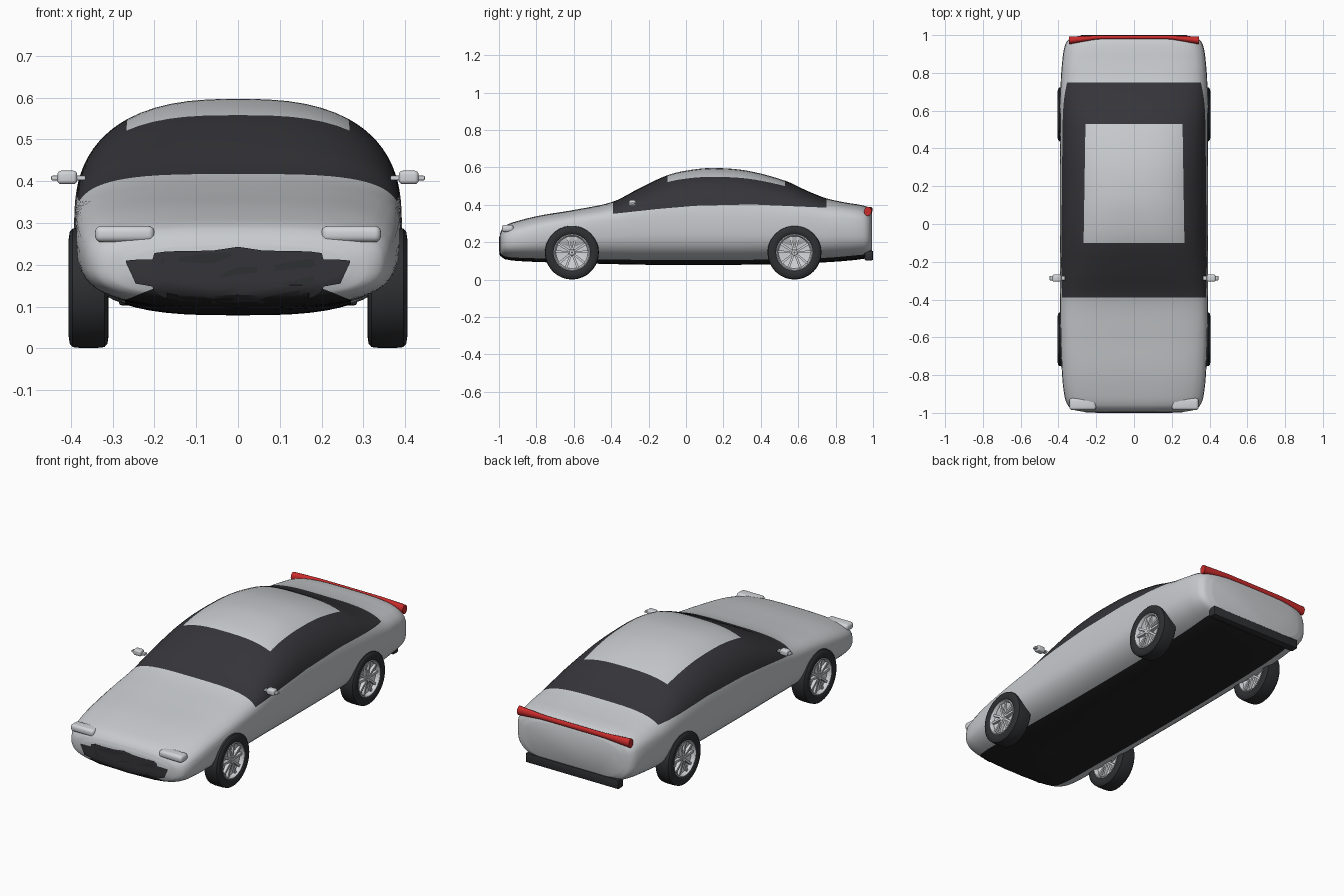
import bpy, bmesh, math
from mathutils import Vector
from mathutils.bvhtree import BVHTree

if "Cube" in bpy.data.objects:
    bpy.data.objects.remove(bpy.data.objects["Cube"])


def material(name, r, g, b):
    m = bpy.data.materials.new(name)
    m.diffuse_color = (r, g, b, 1)
    m.use_nodes = True
    m.node_tree.nodes["Principled BSDF"].inputs["Base Color"].default_value = m.diffuse_color
    return m


SILVER = material("silver paint", 0.58, 0.60, 0.62)
GLASS = material("dark glass", 0.036, 0.036, 0.042)
UNDER = material("underside black", 0.016, 0.016, 0.018)
TYRE = material("tyre rubber", 0.028, 0.029, 0.032)
CHROME = material("bright metal", 0.64, 0.66, 0.68)
RED = material("red lamp", 0.60, 0.025, 0.025)


def finish(bm, name, mats, angle=35):
    bmesh.ops.recalc_face_normals(bm, faces=bm.faces)
    me = bpy.data.meshes.new(name)
    bm.to_mesh(me)
    bm.free()
    for m in mats:
        me.materials.append(m)
    ob = bpy.data.objects.new(name, me)
    bpy.context.collection.objects.link(ob)
    bpy.context.view_layer.objects.active = ob
    ob.select_set(True)
    bpy.ops.object.shade_smooth_by_angle(angle=math.radians(angle))
    ob.select_set(False)
    return ob


def box(name, lo, hi, mat, bevel=0.0, segments=4):
    bm = bmesh.new()
    bmesh.ops.create_cube(bm, size=1)
    for v in bm.verts:
        v.co = Vector([(a + b) / 2 + c * (b - a) for a, b, c in zip(lo, hi, v.co)])
    if bevel:
        bmesh.ops.bevel(bm, geom=bm.edges[:], offset=bevel, segments=segments,
                        profile=0.5, affect='EDGES')
    return finish(bm, name, [mat])


# Body stations: y, half width, bottom, widest height, top, upper roundness
STATIONS = [
    (-0.995, 0.260, 0.140, 0.20, 0.245, 2.6), (-0.985, 0.315, 0.122, 0.20, 0.268, 2.8),
    (-0.960, 0.350, 0.108, 0.21, 0.292, 3.0), (-0.900, 0.370, 0.100, 0.22, 0.314, 3.2),
    (-0.780, 0.382, 0.094, 0.24, 0.343, 3.4), (-0.580, 0.389, 0.088, 0.27, 0.376, 3.6),
    (-0.390, 0.391, 0.083, 0.28, 0.417, 3.6), (-0.250, 0.392, 0.080, 0.29, 0.488, 3.1),
    (-0.100, 0.392, 0.079, 0.29, 0.558, 2.8), (0.020, 0.392, 0.079, 0.29, 0.586, 2.7),
    (0.150, 0.392, 0.079, 0.29, 0.597, 2.6), (0.330, 0.392, 0.080, 0.29, 0.582, 2.65),
    (0.530, 0.392, 0.084, 0.29, 0.529, 2.8), (0.650, 0.391, 0.088, 0.29, 0.474, 3.1),
    (0.750, 0.388, 0.093, 0.28, 0.435, 3.4), (0.850, 0.381, 0.100, 0.28, 0.413, 3.6),
    (0.940, 0.367, 0.110, 0.27, 0.398, 3.6), (0.980, 0.342, 0.120, 0.26, 0.382, 3.3),
    (0.995, 0.295, 0.138, 0.26, 0.355, 3.0)]
BELT = [(-0.39, 0.352), (-0.15, 0.378), (0.05, 0.395), (0.35, 0.402), (0.75, 0.385)]


def belt_height(y):
    for (a, p), (b, q) in zip(BELT, BELT[1:]):
        if y <= b:
            return p + (q - p) * max(0, (y - a) / (b - a))
    return BELT[-1][1]


def smooth_rows(rows, steps):
    def slope(i, k):
        a, b = rows[max(i - 1, 0)], rows[min(i + 1, len(rows) - 1)]
        return (b[k] - a[k]) / (b[0] - a[0])
    out = []
    for i in range(len(rows) - 1):
        p, q = rows[i], rows[i + 1]
        h = q[0] - p[0]
        for s in range(steps):
            t = s / steps
            out.append([p[0] + h * t] + [
                (2*t**3 - 3*t*t + 1) * p[k] + (t**3 - 2*t*t + t) * h * slope(i, k)
                + (3*t*t - 2*t**3) * q[k] + (t**3 - t*t) * h * slope(i + 1, k)
                for k in range(1, 6)])
    return out + [list(rows[-1])]


def spread(a, b, n):
    return [a + (b - a) * i / n for i in range(n)]


LOW_N = 3.0
NU, NS, NB, NG, NR = 6, 8, 4, 9, 6   # underside, sill, door, glass, roof spans


def half_section(row):
    y, w, zb, zm, zt, n = row
    edge = min(0.27, 0.72 * w)
    a_sill = math.acos((edge / w) ** (LOW_N / 2))
    a_belt = math.asin(min(0.75, (belt_height(y) - zm) / (zt - zm)) ** (n / 2))
    roof = 0.267 - 0.01 * (y + 0.1) / 0.63
    a_roof = max(math.acos(min(roof / w, 0.9) ** (n / 2)), a_belt + 0.02)
    pts = []
    for a in spread(math.pi / 2, a_sill, NU) + spread(a_sill, 0, NS):
        pts.append((w * max(math.cos(a), 0) ** (2 / LOW_N),
                    zm - (zm - zb) * math.sin(a) ** (2 / LOW_N)))
    top = math.pi / 2
    for a in spread(0, a_belt, NB) + spread(a_belt, a_roof, NG) + spread(a_roof, top, NR) + [top]:
        pts.append((w * max(math.cos(a), 0) ** (2 / n), zm + (zt - zm) * math.sin(a) ** (2 / n)))
    pts[0], pts[-1] = (0, zb), (0, zt)
    return pts


# Body shell: lofted sections coloured by panel
bm = bmesh.new()
rows = smooth_rows(STATIONS, 5)
rings = []
for row in rows:
    pts = half_section(row)
    loop = pts + [(-x, z) for x, z in pts[-2:0:-1]]
    rings.append([bm.verts.new((x, row[0], z)) for x, z in loop])
count = len(rings[0])
half = count // 2
for i in range(len(rings) - 1):
    y = (rows[i][0] + rows[i + 1][0]) / 2
    for j in range(count):
        k = (j + 1) % count
        f = bm.faces.new((rings[i][j], rings[i][k], rings[i + 1][k], rings[i + 1][j]))
        col = j if j < half else count - 1 - j
        is_roof = col >= NU + NS + NB + NG and -0.1 < y < 0.53
        if col < NU:
            f.material_index = 2
        elif col >= NU + NS + NB and -0.39 < y < 0.75 and not is_roof:
            f.material_index = 1
bm.faces.new(rings[0])
bm.faces.new(rings[-1])
bm.normal_update()
tree = BVHTree.FromBMesh(bm)
finish(bm, "body", [SILVER, GLASS, UNDER], 60)

# Grille: thin skin laid over the nose; columns are x, bottom, top
GRILLE = [(0, 0.09, 0.243), (0.06, 0.09, 0.234), (0.17, 0.118, 0.232), (0.20, 0.135, 0.228),
          (0.205, 0.148, 0.212), (0.245, 0.155, 0.212), (0.268, 0.205, 0.21)]
bm = bmesh.new()
grid = []
for x, lo, hi in [(-x, a, b) for x, a, b in GRILLE[:0:-1]] + GRILLE:
    line = []
    for s in range(9):
        z = lo + (hi - lo) * s / 8
        hit = tree.ray_cast(Vector((x, -2, z)), Vector((0, 1, 0)))[0]
        line.append(bm.verts.new((x, (hit.y if hit else -0.95) - 0.005, z)))
    grid.append(line)
for a, b in zip(grid, grid[1:]):
    for s in range(8):
        bm.faces.new((a[s], b[s], b[s + 1], a[s + 1]))
finish(bm, "grille", [GLASS])
box("front_plate", (-0.185, -1.0, 0.15), (0.185, -0.96, 0.23), TYRE, 0.002, 1)

# Rear bumper
box("rear_bumper", (-0.285, 0.955, 0.103), (0.285, 1.0, 0.155), TYRE, 0.006, 2)

# Tail lamp: one bar that swells and wraps forward at its ends
bm = bmesh.new()
rings = []
for i in range(25):
    u = -1 + i / 12
    e = max(0, (abs(u) - 0.55) / 0.45)
    cy, cz = 0.988 - 0.016 * e, 0.374 - 0.009 * e
    ry, rz = 0.010 + 0.010 * e, 0.014 + 0.011 * e
    rings.append([bm.verts.new((0.343 * u, cy + ry * math.cos(t), cz + rz * math.sin(t)))
                  for t in [2 * math.pi * k / 12 for k in range(12)]])
for a, b in zip(rings, rings[1:]):
    for k in range(12):
        bm.faces.new((a[k], a[(k + 1) % 12], b[(k + 1) % 12], b[k]))
bm.faces.new(rings[0])
bm.faces.new(rings[-1])
finish(bm, "tail_lamp", [RED], 50)


# Wheels
def lathe(name, profile, x, y, mat, seg=48):
    bm = bmesh.new()
    rings = [[bm.verts.new((x + px, y + r * math.cos(2 * math.pi * k / seg),
                            0.145 + r * math.sin(2 * math.pi * k / seg)))
              for k in range(seg)] for px, r in profile]
    for a, b in zip(rings, rings[1:] + rings[:1]):
        for k in range(seg):
            bm.faces.new((a[k], a[(k + 1) % seg], b[(k + 1) % seg], b[k]))
    return finish(bm, name, [mat])


def mirrored(pts):
    return pts + [(-x, r) for x, r in reversed(pts)]


TYRE_HALF = [(0.0, 0.096), (0.040, 0.096), (0.046, 0.104), (0.0475, 0.118),
             (0.045, 0.134), (0.038, 0.142), (0.02, 0.144)]
RIM_HALF = [(0.010, 0.012), (0.022, 0.085), (0.040, 0.089), (0.044, 0.093), (0.042, 0.098)]
for side, sx in (("right", 1), ("left", -1)):
    for end, y in (("front", -0.61), ("rear", 0.58)):
        x = sx * 0.3575
        lathe(f"{end}_{side}_tyre", mirrored(TYRE_HALF), x, y, TYRE)
        lathe(f"{end}_{side}_rim", mirrored(RIM_HALF), x, y, CHROME)
        lathe(f"{end}_{side}_hub", mirrored([(0.036, 0.003), (0.036, 0.014), (0.030, 0.020)]),
              x, y, CHROME, 20)
        # Tapered spokes, grouped in five pairs
        bm = bmesh.new()
        for i in range(10):
            a = 2 * math.pi * (i // 2) / 5 + (0.25 if i % 2 else -0.25) + math.pi / 2
            out = Vector((0, math.cos(a), math.sin(a)))
            across = Vector((0, -math.sin(a), math.cos(a)))
            cube = bmesh.ops.create_cube(bm, size=1)["verts"]
            for v in cube:
                c = v.co.copy()
                wide = 0.010 if c.z < 0 else 0.013
                v.co = (Vector((x + c.x * 0.068, y, 0.145)) + out * (0.051 + c.z * 0.08)
                        + across * c.y * wide)
        finish(bm, f"{end}_{side}_spokes", [CHROME])

    # Headlamps and door mirrors
    def pair(name, lo, hi, bevel):
        xs = sorted((sx * lo[0], sx * hi[0]))
        box(f"{side}_{name}", (xs[0], *lo[1:]), (xs[1], *hi[1:]), CHROME, bevel)
    pair("headlamp", (0.20, -0.985, 0.254), (0.342, -0.922, 0.293), 0.015)
    pair("mirror", (0.385, -0.305, 0.393), (0.432, -0.268, 0.425), 0.009)
    pair("mirror_stalk", (0.365, -0.298, 0.402), (0.447, -0.274, 0.413), 0.003)
